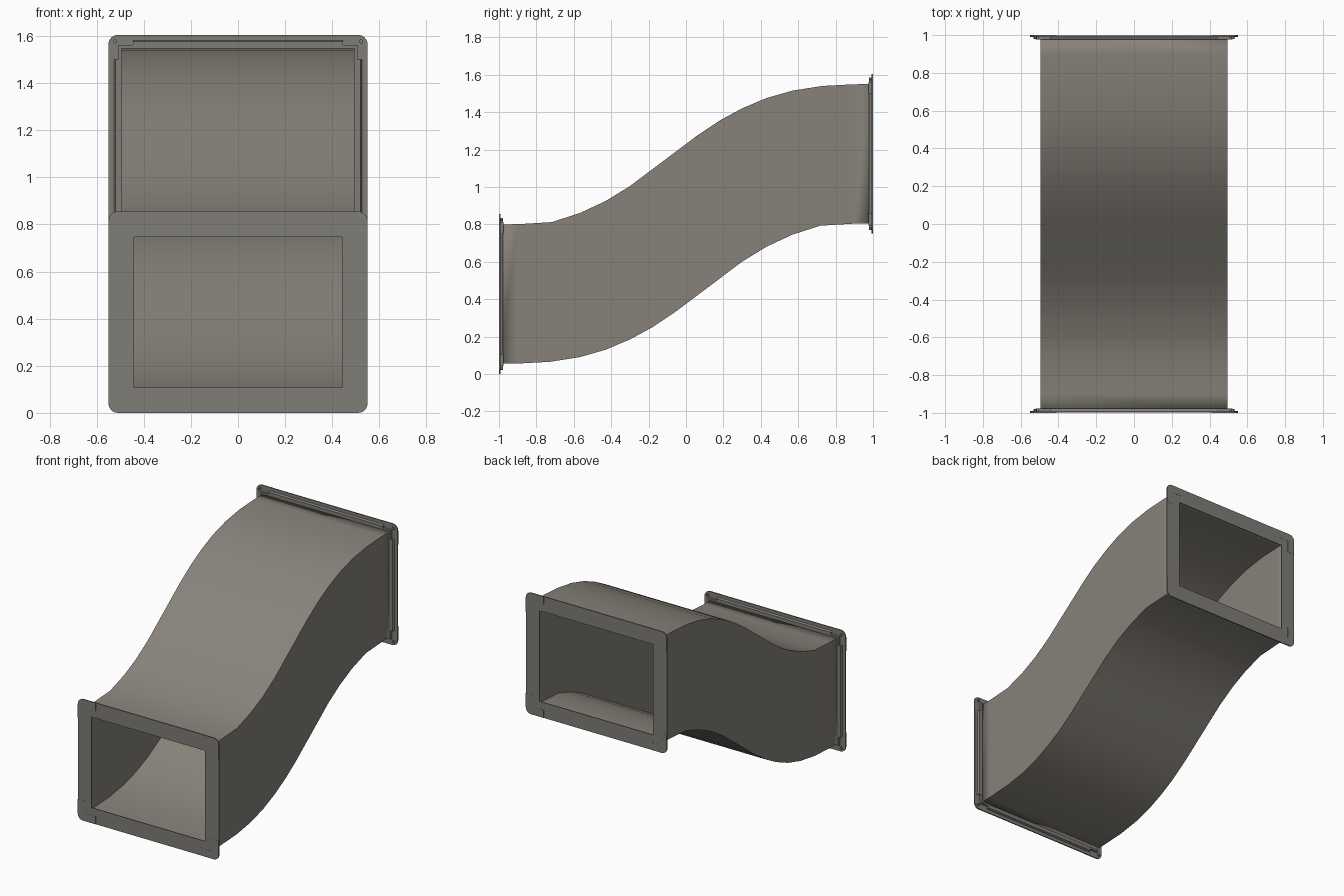
import bpy, bmesh, math
from mathutils import Matrix, Vector

if "Cube" in bpy.data.objects:
    bpy.data.objects.remove(bpy.data.objects["Cube"])

HX, HZ, CZ = 0.495, 0.3725, 0.4275   # duct half width, half height, front mouth centre
RIM, MID = 0.055, 0.8025             # flange width, height of the turning axis
TURN = Matrix.Translation((0, 0, MID)) @ Matrix.Rotation(math.pi, 4, 'X') @ Matrix.Translation((0, 0, -MID))


def material(name, rgb):
    m = bpy.data.materials.new(name)
    m.use_nodes = True
    m.diffuse_color = (*rgb, 1)
    m.node_tree.nodes["Principled BSDF"].inputs["Base Color"].default_value = (*rgb, 1)
    return m


steel = material("duct steel", (0.245, 0.225, 0.195))
flange_steel = material("flange steel", (0.215, 0.205, 0.185))


def finish(name, bm, mat):
    bmesh.ops.recalc_face_normals(bm, faces=bm.faces)
    me = bpy.data.meshes.new(name)
    bm.to_mesh(me)
    bm.free()
    ob = bpy.data.objects.new(name, me)
    bpy.context.collection.objects.link(ob)
    me.materials.append(mat)
    return ob


def prism(bm, points, step):
    """Extrude a closed outline along a vector."""
    face = bm.faces.new([bm.verts.new(p) for p in points])
    out = bmesh.ops.extrude_face_region(bm, geom=[face])
    moved = [v for v in out["geom"] if isinstance(v, bmesh.types.BMVert)]
    bmesh.ops.translate(bm, verts=moved, vec=step)


# S-shaped duct: the upper curve is the lower one turned half way round
lower = [(-1, .055), (-.9, .056), (-.73, .065), (-.57, .09), (-.43, .13), (-.3, .185),
         (-.18, .25), (-.06, .33), (.06, .42), (.18, .51), (.3, .6), (.43, .68),
         (.57, .745), (.72, .793), (.9, .804), (1, .805)]
lower = [(y * 0.998, z) for y, z in lower]
upper = [(-y, 2 * MID - z) for y, z in reversed(lower)]
bm = bmesh.new()
rings = []
for (yl, zl), (yu, zu) in zip(lower, upper):
    rings.append([bm.verts.new(p) for p in
                  ((-HX, yl, zl), (HX, yl, zl), (HX, yu, zu), (-HX, yu, zu))])
for a, b in zip(rings, rings[1:]):
    for i in range(4):
        j = (i + 1) % 4
        bm.faces.new((a[i], a[j], b[j], b[i]))
duct = finish("curved_duct", bm, steel)
wall = duct.modifiers.new("wall", 'SOLIDIFY')
wall.thickness = 0.005
wall.offset = -1
bpy.context.view_layer.objects.active = duct
duct.select_set(True)
bpy.ops.object.shade_smooth_by_angle(angle=math.radians(35))
duct.select_set(False)

# Each end gets the same flange set; the back one is turned over
for end in ("front", "back"):
    def place(name, bm):
        if end == "back":
            bm.transform(TURN)
        return finish(f"{end}_{name}", bm, flange_steel)

    # Inner lip framing the mouth
    bm = bmesh.new()
    w = 0.053
    for s in (-1, 1):
        z = CZ + s * HZ
        prism(bm, [Vector(p) for p in ((-HX, -.999, z), (HX, -.999, z),
              (HX - w, -.999, z - s * w), (-HX + w, -.999, z - s * w))], (0, .006, 0))
        x = s * HX
        prism(bm, [Vector(p) for p in ((x, -.999, CZ - HZ), (x, -.999, CZ + HZ),
              (x - s * w, -.999, CZ + HZ - w), (x - s * w, -.999, CZ - HZ + w))], (0, .006, 0))
    place("inner_lip", bm)

    # Rail strips: thin plate with a folded rib against the duct
    section = [(0, -.999), (RIM, -.999), (RIM, -.991), (.032, -.991),
               (.026, -.978), (0, -.978)]
    bm = bmesh.new()
    for s in (-1, 1):
        lx, lz = HX - .05, HZ - .05
        prism(bm, [Vector((-lx, y, CZ + s * (HZ + d))) for d, y in section], (2 * lx, 0, 0))
        prism(bm, [Vector((s * (HX + d), y, CZ - lz)) for d, y in section], (0, 0, 2 * lz))
    place("flange_rails", bm)

    # Rounded corner plates, each with a small rib and bolt
    radius, leg = 0.04, 0.085
    arc = [(RIM - radius + radius * math.cos(a), RIM - radius + radius * math.sin(a))
           for a in (math.pi / 2 * i / 6 for i in range(7))]
    outline = [(0, 0), (0, -leg), (RIM, -leg)] + arc + [(-leg, RIM), (-leg, 0)]
    rib = [(0, 0), (0, -.05), (.012, -.05), (.012, .012), (-.05, .012), (-.05, 0)]
    bm = bmesh.new()
    for sx in (-1, 1):
        for sz in (-1, 1):
            def at(u, v, y):
                return Vector((sx * (HX + u), y, CZ + sz * (HZ + v)))
            prism(bm, [at(u, v, -1) for u, v in outline], (0, .008, 0))
            prism(bm, [at(u, v, -.993) for u, v in rib], (0, .016, 0))
            bolt = [(.027 + .009 * math.cos(a), .027 + .009 * math.sin(a))
                    for a in (math.tau * i / 6 for i in range(6))]
            prism(bm, [at(u, v, -.993) for u, v in bolt], (0, .014, 0))
    place("corner_plates", bm)
